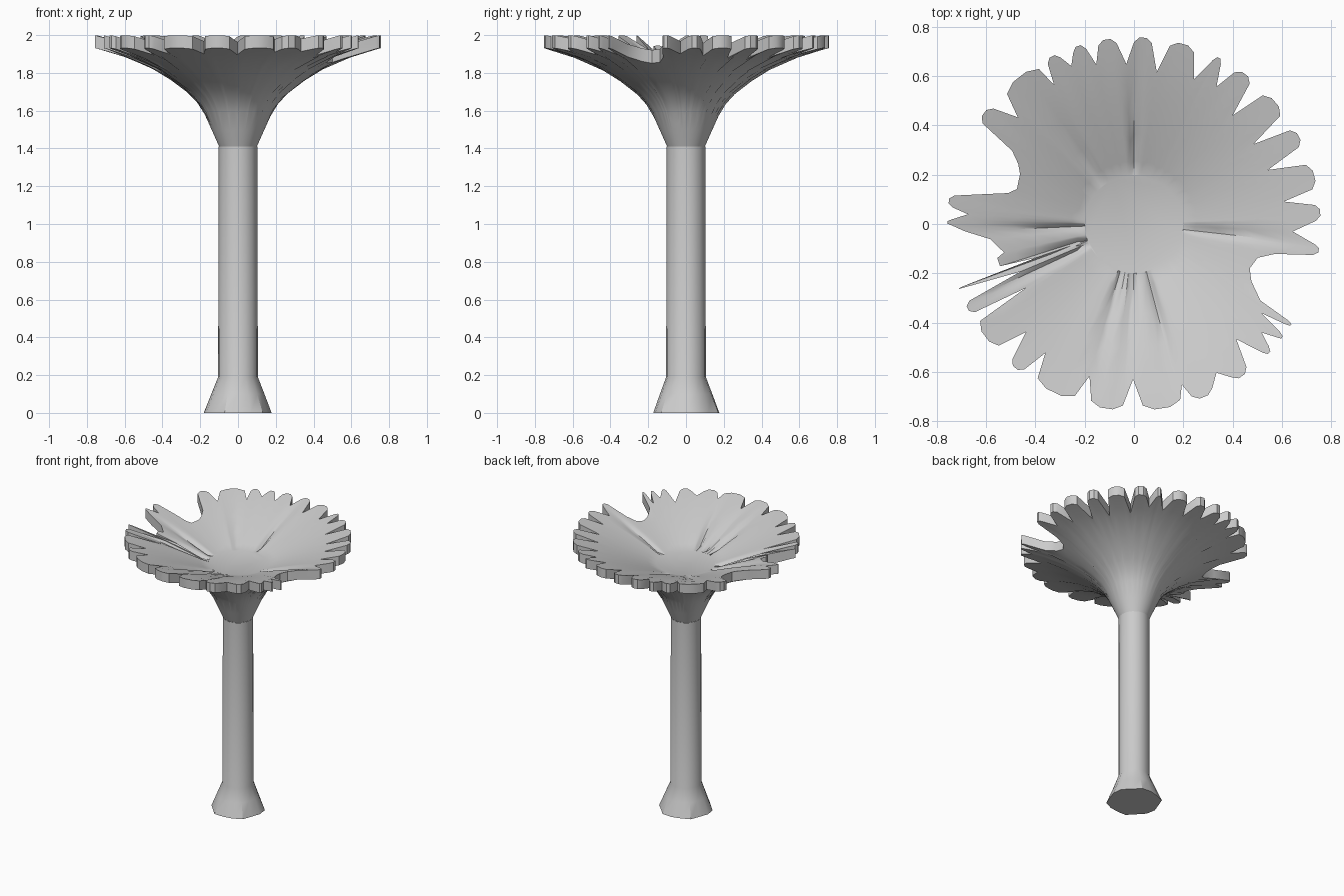
import bpy, bmesh
from math import sin, cos, radians, exp

if "Cube" in bpy.data.objects:
    bpy.data.objects.remove(bpy.data.objects["Cube"])

# Ragged rim: each tooth is (start angle, end angle, radius of the notch after it)
TEETH = [
    (1, 6, .615), (11, 19, .586), (25, 31, .583), (36.5, 45, .595), (50.5, 56.5, .65),
    (61.5, 64.3, .635), (70.8, 78.6, .624), (84.4, 90, .65), (95.5, 101.3, .665),
    (105.3, 109.5, .69), (113.8, 118.3, .65), (121.5, 134.3, .64), (140.6, 146.4, 0),
    (171, 174.8, .675), (178.5, 180.5, 0), (200, 200.5, .5), (205, 209, .51),
    (212.2, 222, .62), (228, 233, .635), (238, 251, .643), (256.4, 266.5, .63),
    (272.8, 284.7, .68), (288.5, 295.5, .69), (302.5, 308.2, .625), (315, 317.8, .68),
    (321.5, 323.5, .63), (326.5, 328, 0), (350.2, 353.6, .645)]
# Bigger bites torn out of the rim, keyed by the tooth they follow: (angle, radius)
BITES = {
    146.4: [(149, .577), (152.5, .53), (156.3, .505), (163.4, .496), (166.2, .526), (168.5, .61)],
    180.5: [(182.5, .686), (186, .587), (192.3, .54), (194, .572), (197.5, .57), (199, .42)],
    328: [(328.8, .6), (334, .53), (339, .503), (344.7, .52), (348, .584)]}
UNDER = [(0, 1.3), (.1, 1.41), (.14, 1.5), (.185, 1.6), (.22, 1.65), (.28, 1.71),
         (.38, 1.78), (.5, 1.85), (.64, 1.9), (.76, 1.932)]
UPPER = [(0, 1.8), (.2, 1.805), (.35, 1.865), (.5, 1.92), (.64, 1.967), (.76, 2.0)]
GROOVES = [90, 128, 183, 198, 205, 255, 268, 285, 355]


def height(profile, r):
    for (r0, z0), (r1, z1) in zip(profile, profile[1:]):
        if r <= r1:
            return z0 + (z1 - z0) * (r - r0) / (r1 - r0)
    return profile[-1][1]


def loft(name, rings, cap_first=False, cap_last=False):
    bm = bmesh.new()
    loops = [[bm.verts.new(p) for p in ring] for ring in rings]
    n = len(loops[0])
    for a, b in zip(loops, loops[1:]):
        for i in range(n):
            j = (i + 1) % n
            bm.faces.new((a[i], a[j], b[j], b[i]))
    if cap_first:
        bm.faces.new(loops[0][::-1])
    if cap_last:
        bm.faces.new(loops[-1])
    mesh = bpy.data.meshes.new(name)
    bm.to_mesh(mesh)
    bm.free()
    obj = bpy.data.objects.new(name, mesh)
    bpy.context.collection.objects.link(obj)
    bpy.context.view_layer.objects.active = obj
    obj.select_set(True)
    bpy.ops.object.shade_smooth_by_angle(angle=radians(35))
    obj.select_set(False)
    return obj


def polar(r, a, z):
    return (r * cos(radians(a)), r * sin(radians(a)), z)


# Rim outline from the teeth and bites
outline = []
for i, (a0, a1, notch) in enumerate(TEETH):
    w = a1 - a0
    outline += [(a0, .738), (a0 + w * .3, .757), (a0 + w * .7, .757), (a1, .738)]
    if a1 in BITES:
        outline += BITES[a1]
    else:
        nxt = TEETH[(i + 1) % len(TEETH)][0]
        if nxt < a1:
            nxt += 360
        outline.append(((a1 + nxt) / 2, notch))


def groove(a):
    return sum(exp(-((a - g) / 3) ** 2) for g in GROOVES)


def cap_ring(profile, start, t, cut=0):
    ring = []
    for a, rim in outline:
        r = start + t * (rim - start)
        dip = cut * groove(a) * (1 - t)
        ring.append(polar(r, a, height(profile, r) - dip))
    return ring


# Cap: flared underside, toothed edge, shallow grooved bowl on top
rings = [cap_ring(UNDER, .1, t) for t in (0, .06, .13, .19, .28, .43, .62, .82, 1)]
rings += [cap_ring(UPPER, .2, t, .03) for t in (1, .8, .55, .3, .1)]
rings.append(cap_ring(UPPER, .2, 0))
loft("mushroom_cap", rings, cap_last=True)

# Stem: straight tube with a flared, slightly uneven foot
SIDES = 16
stem = []
for z, r, wobble in [(0, .178, .009), (.1, .14, .004), (.19, .105, 0), (1.41, .103, 0)]:
    stem.append([polar(r + wobble * sin(k * 2.4), k * 360 / SIDES, z) for k in range(SIDES)])
loft("mushroom_stem", stem, cap_first=True)
